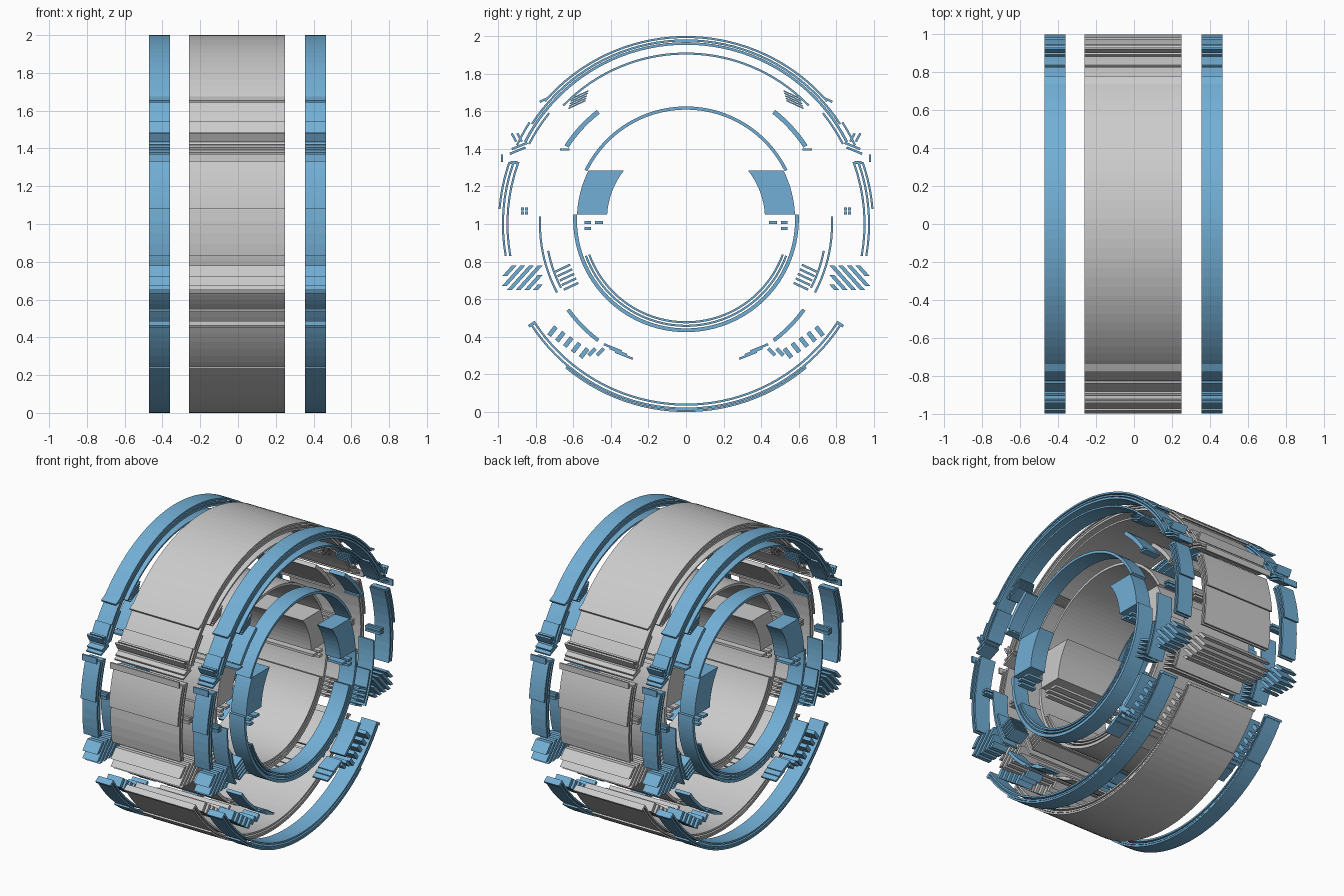
import bpy, bmesh
from math import sin, cos, radians, ceil, sqrt

if "Cube" in bpy.data.objects:
    bpy.data.objects.remove(bpy.data.objects["Cube"])

blue = bpy.data.materials.new("blue")
blue.diffuse_color = (0.17, 0.43, 0.67, 1)
blue.use_nodes = True
blue.node_tree.nodes["Principled BSDF"].inputs["Base Color"].default_value = blue.diffuse_color
INNER = 1.025  # height of the inner ring centre
THIN = .011    # usual strip thickness
# Blue outer layers either side of the thick grey core
LAYERS = {"left": (-.47, -.36, blue), "core": (-.26, .25, None), "right": (.355, .467, blue)}


# Every shape is a pair of matching (y, z) polylines: outer edge, inner edge
def arc(r, a0, a1, t=THIN, cz=1.0):
    n = max(2, ceil((a1 - a0) / 3))
    angs = [radians(a0 + (a1 - a0) * i / n) for i in range(n + 1)]
    return [[(q * cos(a), cz + q * sin(a)) for a in angs] for q in (r, r - t)]


def top(r, a, t=THIN, cz=1.0):
    return arc(r, a, 180 - a, t, cz)


def bottom(r, a, t=THIN, cz=1.0):
    return arc(r, a - 180, -a, t, cz)


def cut_arc(r, z0, z1, t=THIN, cz=1.0, n=8):
    # arc strip with horizontal ends
    zs = [z0 + (z1 - z0) * i / n for i in range(n + 1)]
    return [[(sqrt(q * q - (z - cz) ** 2), z) for z in zs] for q in (r, r - t)]


def rect(y, z, w, h=.016):
    return [[(y + w, z), (y + w, z + h)], [(y, z), (y, z + h)]]


def bar(y, z, length, ang, width=.012):
    c, s = cos(radians(ang)), sin(radians(ang))
    return [[(y + u * c - v * s, z + u * s + v * c) for u in (-length / 2, length / 2)]
            for v in (width / 2, -width / 2)]


def bars(n, y, z, dy, dz, length, ang, width=.012):
    return [bar(y + dy * i, z + dz * i, length, ang, width) for i in range(n)]


def stripe(c, slope=.9, lo=.65, hi=.78):
    # one diagonal stripe of the side hatch, clipped to its box
    z0 = max(lo, lo + (c - .965) / slope)
    z1 = min(hi, lo + (c - .775) / slope)
    return [[(c + d - (z - lo) * slope, z) for z in (z0, z1)] for d in (.013, -.013)]


def both(shapes):
    return shapes + [[[(-y, z) for y, z in e] for e in s] for s in shapes]


def extrude(name, shapes, x0, x1, mat):
    bm = bmesh.new()
    for edges in shapes:
        (o0, i0), (o1, i1) = [[[bm.verts.new((x, y, z)) for y, z in e] for e in edges]
                              for x in (x0, x1)]
        last = len(o0) - 1
        for k in range(last):
            j = k + 1
            for f in ((o0[k], o0[j], i0[j], i0[k]), (o1[k], i1[k], i1[j], o1[j]),
                      (o0[k], o1[k], o1[j], o0[j]), (i0[k], i0[j], i1[j], i1[k])):
                bm.faces.new(f)
        for k in (0, last):
            bm.faces.new((o0[k], i0[k], i1[k], o1[k]))
    bmesh.ops.recalc_face_normals(bm, faces=bm.faces)
    me = bpy.data.meshes.new(name)
    bm.to_mesh(me)
    bm.free()
    if mat:
        me.materials.append(mat)
    bpy.context.collection.objects.link(bpy.data.objects.new(name, me))


def part(name, shapes):
    for layer, (x0, x1, mat) in LAYERS.items():
        extrude(f"{layer}_{name}", shapes, x0, x1, mat)


# Upper rings and their stepped ends
part("outer_top_rings", [top(1, 41), top(.982, 33), top(.967, 27, .014)])
part("inner_top_arc", [top(.912, 44)])
part("top_ring_ends", both([arc(.997, 25, 33), arc(.942, 27, 39), bar(.755, 1.66, .05, -25),
                            rect(.972, 1.33, THIN, .04)]
                           + bars(2, .885, 1.46, .03, 0, .05, 62)
                           + bars(2, .885, 1.415, .01, -.025, .09, -22)))
part("top_hatches", both(bars(5, .58, 1.635, -.004, .013, .1, -25, .007)))

# Side strips, hatches and dots
part("side_arcs", both([cut_arc(1, 1.08, 1.33), cut_arc(.979, .83, 1.32),
                        cut_arc(.955, .83, 1.33), cut_arc(.99, 1.32, 1.335, .035)]))
part("side_hatches", both([stripe(.8 + .046 * i) for i in range(6)]))
part("side_dots", both([rect(y, z, .016) for y in (.84, .862) for z in (1.05, 1.072)]))
part("middle_arcs", both([arc(.782, -28, 3), arc(.752, -27, -11)]))
part("middle_hatches", both(bars(5, .655, .765, -.011, -.024, .085, -25)))
part("upper_middle_arcs", both([arc(.77, 33, 52, .025), rect(.62, 1.39, .05, THIN)]))

# Inner ring with its side blocks
part("inner_ring_top", [top(.6, 26, .017, INNER)])
part("inner_ring_bottom", [bottom(.6, -2.5, .02, INNER), bottom(.572, 20, THIN, INNER),
                           bottom(.553, 20, THIN, INNER)])
part("inner_blocks", both([cut_arc(.58, 1.05, 1.285, .16, INNER)]))
part("inner_dashes", both([rect(.505, 1, .035), rect(.44, 1, .045), rect(.505, .968, .035)]))

# Lower blades, hatches and bottom rings
part("lower_blades", both([arc(.785, -53, -36, .02)]
                          + bars(3, .33, .302, .03, .02, .1, 22)))
part("lower_hatches", both(bars(5, .71, .43, -.042, -.029, .06, -52, .024)
                           + bars(2, .5, .32, -.045, 0, .05, -45, .02)))
part("bottom_rings", [bottom(1, 50), bottom(.987, 33), bottom(.966, 33)]
     + both([arc(.998, -33.5, -32.6, .043)]))
